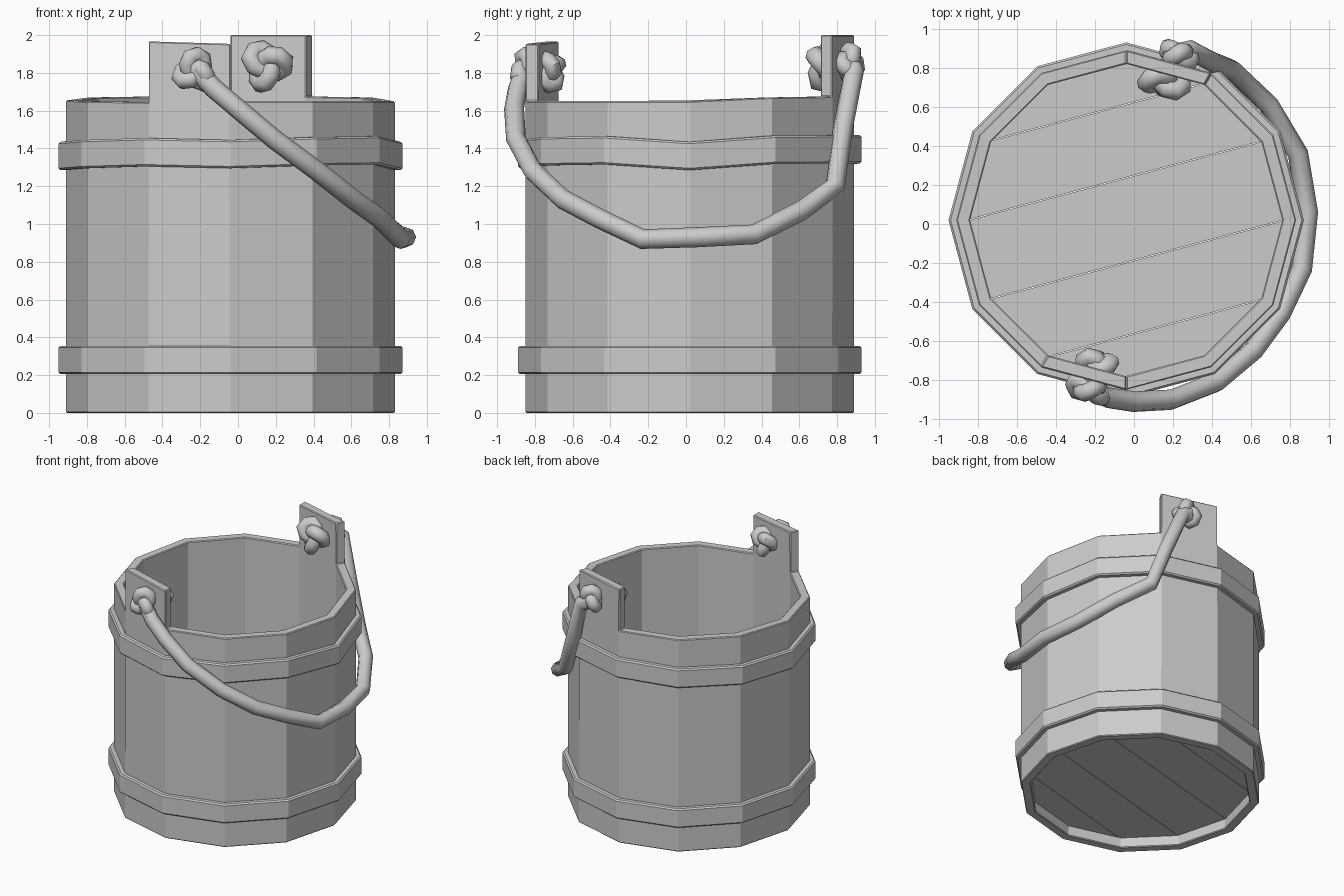
import bpy, bmesh, math
from mathutils import Vector

if "Cube" in bpy.data.objects:
    bpy.data.objects.remove(bpy.data.objects["Cube"])

CX, CY = -0.04, 0.02          # bucket axis
N = 12                        # staves


def polar(r, deg, z):
    a = math.radians(deg)
    return Vector((CX + r * math.cos(a), CY + r * math.sin(a), z))


def finish(name, bm, bevel=0.0):
    bmesh.ops.recalc_face_normals(bm, faces=bm.faces)
    me = bpy.data.meshes.new(name)
    bm.to_mesh(me)
    bm.free()
    ob = bpy.data.objects.new(name, me)
    bpy.context.collection.objects.link(ob)
    if bevel:
        m = ob.modifiers.new("edge", 'BEVEL')
        m.width, m.segments = bevel, 1
        m.limit_method, m.angle_limit = 'ANGLE', math.radians(50)
    return ob


def ring(r_in, r_out, lows, highs):
    """Twelve-sided hollow ring; returns the bmesh and its top faces."""
    bm = bmesh.new()
    cols = []
    for i in range(N):
        a = i * 30
        cols.append([bm.verts.new(polar(r, a, z)) for r, z in
                     ((r_in, lows[i]), (r_out, lows[i]),
                      (r_out, highs[i]), (r_in, highs[i]))])
    tops = []
    for i in range(N):
        p, q = cols[i], cols[(i + 1) % N]
        for k in range(4):
            l = (k + 1) % 4
            f = bm.faces.new((p[k], q[k], q[l], p[l]))
            if k == 2:
                tops.append(f)
    return bm, tops


# Stave wall, with two opposite staves raised as handle tabs
rim = [1.65, 1.67, 1.675, 1.675, 1.675, 1.67, 1.655, 1.65, 1.645, 1.65, 1.65, 1.65]
bm, tops = ring(0.80, 0.87, [0] * N, rim)
for stave, height in ((2, 2.0), (8, 1.96)):
    res = bmesh.ops.extrude_discrete_faces(bm, faces=[tops[stave]])
    for v in res['faces'][0].verts:
        v.co.z = height
        if stave == 8:
            v.co.z -= 0.03 * (v.co.x + 0.25)
finish("stave_wall", bm, 0.006)

# Hoops
finish("lower_hoop", ring(0.855, 0.91, [0.205] * N, [0.355] * N)[0], 0.01)
low = [1.285, 1.318, 1.32, 1.32, 1.31, 1.30, 1.285, 1.295, 1.305, 1.295, 1.31, 1.315]
finish("upper_hoop", ring(0.855, 0.91, low, [z + 0.15 for z in low])[0], 0.01)

# Floor planks spanning pairs of wall corners
pairs = [(90, 120), (60, 150), (30, 180), (0, 210), (330, 240), (300, 270)]
for i in range(5):
    (a, b), (c, d) = pairs[i], pairs[i + 1]
    bm = bmesh.new()
    base = [polar(0.81, t, 0.08) for t in (a, b, d, c)]
    gap = Vector((math.sin(math.radians(15)), -math.cos(math.radians(15)), 0)) * 0.002
    base = [p + (gap if k < 2 else -gap) for k, p in enumerate(base)]
    f = bm.faces.new([bm.verts.new(p) for p in base])
    e = bmesh.ops.extrude_face_region(bm, geom=[f])
    for v in e['geom']:
        if isinstance(v, bmesh.types.BMVert):
            v.co.z += 0.06
    finish("floor_plank_%d" % (i + 1), bm)


def rope(name, pts, r, cyclic=False):
    """Low-poly tube along points, converted to a mesh."""
    cu = bpy.data.curves.new(name, 'CURVE')
    cu.dimensions = '3D'
    cu.bevel_depth, cu.bevel_resolution = r, 2
    cu.use_fill_caps = True
    sp = cu.splines.new('POLY')
    sp.points.add(len(pts) - 1)
    for p, co in zip(sp.points, pts):
        p.co = (*co, 1)
    sp.use_cyclic_u = cyclic
    ob = bpy.data.objects.new(name, cu)
    bpy.context.collection.objects.link(ob)
    bpy.ops.object.select_all(action='DESELECT')
    ob.select_set(True)
    bpy.context.view_layer.objects.active = ob
    bpy.ops.object.convert(target='MESH')
    bpy.ops.object.shade_smooth_by_angle(angle=math.radians(50))


# Rope handle hanging down the right side
rope("rope_handle", [
    (-0.22, -0.74, 1.84), (-0.22, -0.86, 1.82), (-0.13, -0.89, 1.72),
    (0.0, -0.91, 1.61), (0.19, -0.90, 1.45), (0.42, -0.81, 1.28),
    (0.61, -0.65, 1.13), (0.75, -0.46, 1.03), (0.86, -0.23, 0.92),
    (0.89, 0.06, 0.93), (0.84, 0.36, 0.945), (0.69, 0.61, 1.07),
    (0.50, 0.79, 1.20), (0.40, 0.83, 1.50), (0.29, 0.89, 1.81),
    (0.20, 0.88, 1.86), (0.18, 0.76, 1.84)], 0.053)


def knot(name, deg, dist, side, z, size, depth, r, spin=0.0):
    """Trefoil knot lying flat against a tab."""
    c = polar(dist, deg, z)
    a = math.radians(deg)
    out = Vector((math.cos(a), math.sin(a), 0))
    u, up = Vector((-out.y, out.x, 0)), Vector((0, 0, 1))
    c += u * side
    pts = []
    for i in range(18):
        t = 2 * math.pi * i / 18
        x = math.sin(t) + 2 * math.sin(2 * t)
        y = math.cos(t) - 2 * math.cos(2 * t)
        x, y = (x * math.cos(spin) - y * math.sin(spin),
                x * math.sin(spin) + y * math.cos(spin))
        pts.append(c + (u * x + up * y) * size - out * depth * math.sin(3 * t))
    rope(name, pts, r, True)


# Knots on the inner and outer side of each tab
knot("back_inner_knot", 75, 0.735, 0.0, 1.84, 0.034, 0.035, 0.05, 0.3)
knot("back_outer_knot", 75, 0.885, -0.04, 1.85, 0.024, 0.03, 0.045, 0.9)
knot("front_inner_knot", 255, 0.75, 0.05, 1.81, 0.026, 0.03, 0.045, 0.3)
knot("front_outer_knot", 255, 0.885, 0.04, 1.81, 0.029, 0.03, 0.045, 0.9)
